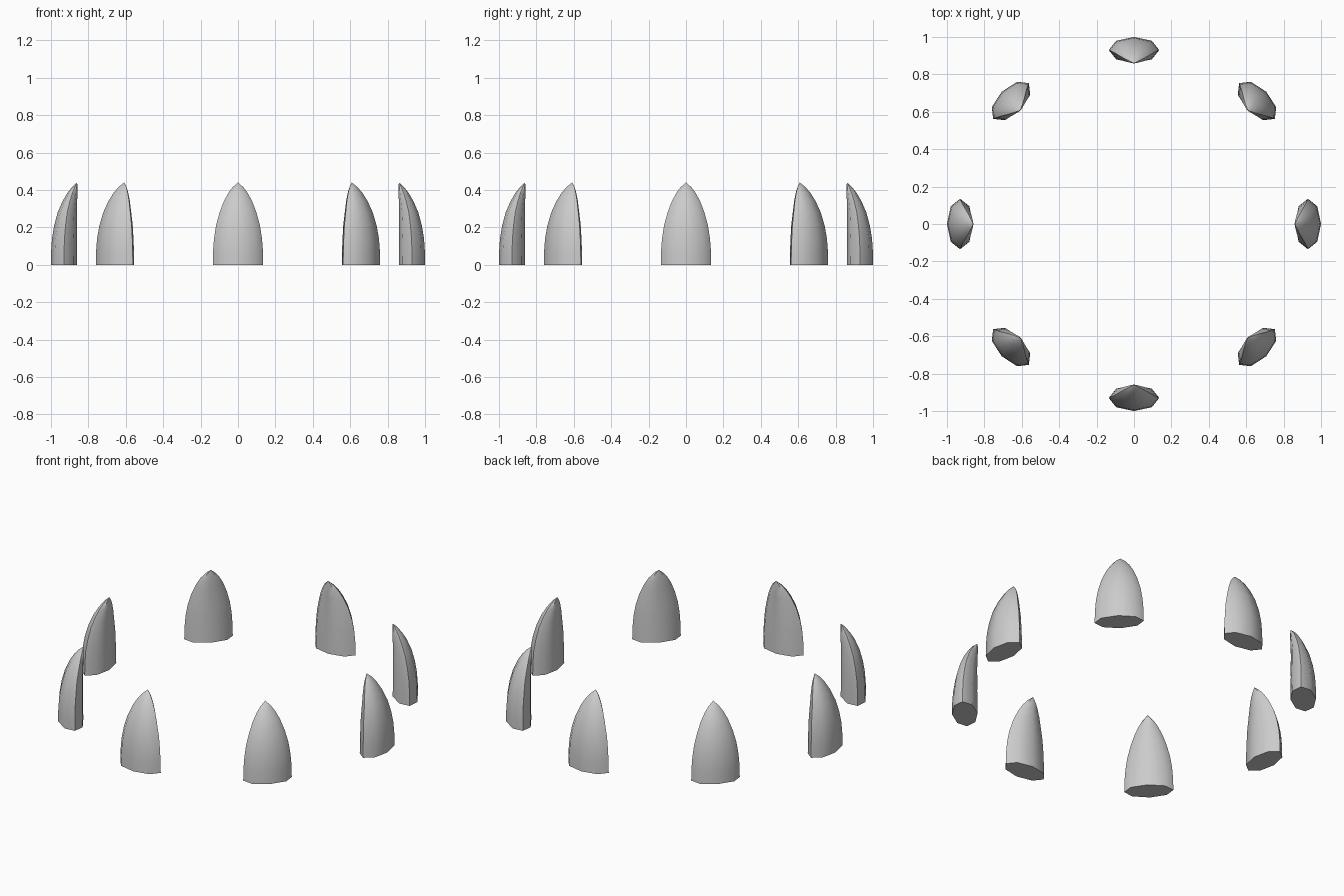
import bpy, bmesh, math

if "Cube" in bpy.data.objects:
    bpy.data.objects.remove(bpy.data.objects["Cube"])

H = 0.44
# (height, relative size, centreline radius) from base to just below the tip
RINGS = [(0.0, 1.0, 0.93), (0.07, 0.99, 0.93), (0.14, 0.95, 0.928), (0.21, 0.87, 0.922),
         (0.28, 0.73, 0.913), (0.34, 0.56, 0.899), (0.385, 0.38, 0.885), (0.415, 0.21, 0.873)]
SIDES, HALF_W, HALF_D = 8, 0.135, 0.07


def claw(name, angle):
    bm = bmesh.new()
    ca, sa = math.cos(angle), math.sin(angle)

    def place(r, t, z):
        return bm.verts.new((r * ca - t * sa, r * sa + t * ca, z))

    # oval octagon sections swept along the inward-leaning centreline
    rings = []
    for z, s, c in RINGS:
        rings.append([place(c + HALF_D * s * math.cos(2 * math.pi * k / SIDES),
                            HALF_W * s * math.sin(2 * math.pi * k / SIDES), z)
                      for k in range(SIDES)])
    tip = place(0.86, 0, H)
    bm.faces.new(rings[0][::-1])
    for k in range(SIDES):
        n = (k + 1) % SIDES
        for a, b in zip(rings, rings[1:]):
            bm.faces.new((a[k], a[n], b[n], b[k]))
        bm.faces.new((rings[-1][k], rings[-1][n], tip))
    bmesh.ops.recalc_face_normals(bm, faces=bm.faces)
    me = bpy.data.meshes.new(name)
    bm.to_mesh(me)
    bm.free()
    ob = bpy.data.objects.new(name, me)
    bpy.context.collection.objects.link(ob)
    return ob


# ring of eight claws
claws = [claw(f"claw_{i + 1}", i * math.pi / 4) for i in range(8)]
for ob in claws:
    ob.select_set(True)
bpy.context.view_layer.objects.active = claws[0]
bpy.ops.object.shade_smooth_by_angle(angle=math.radians(42))
